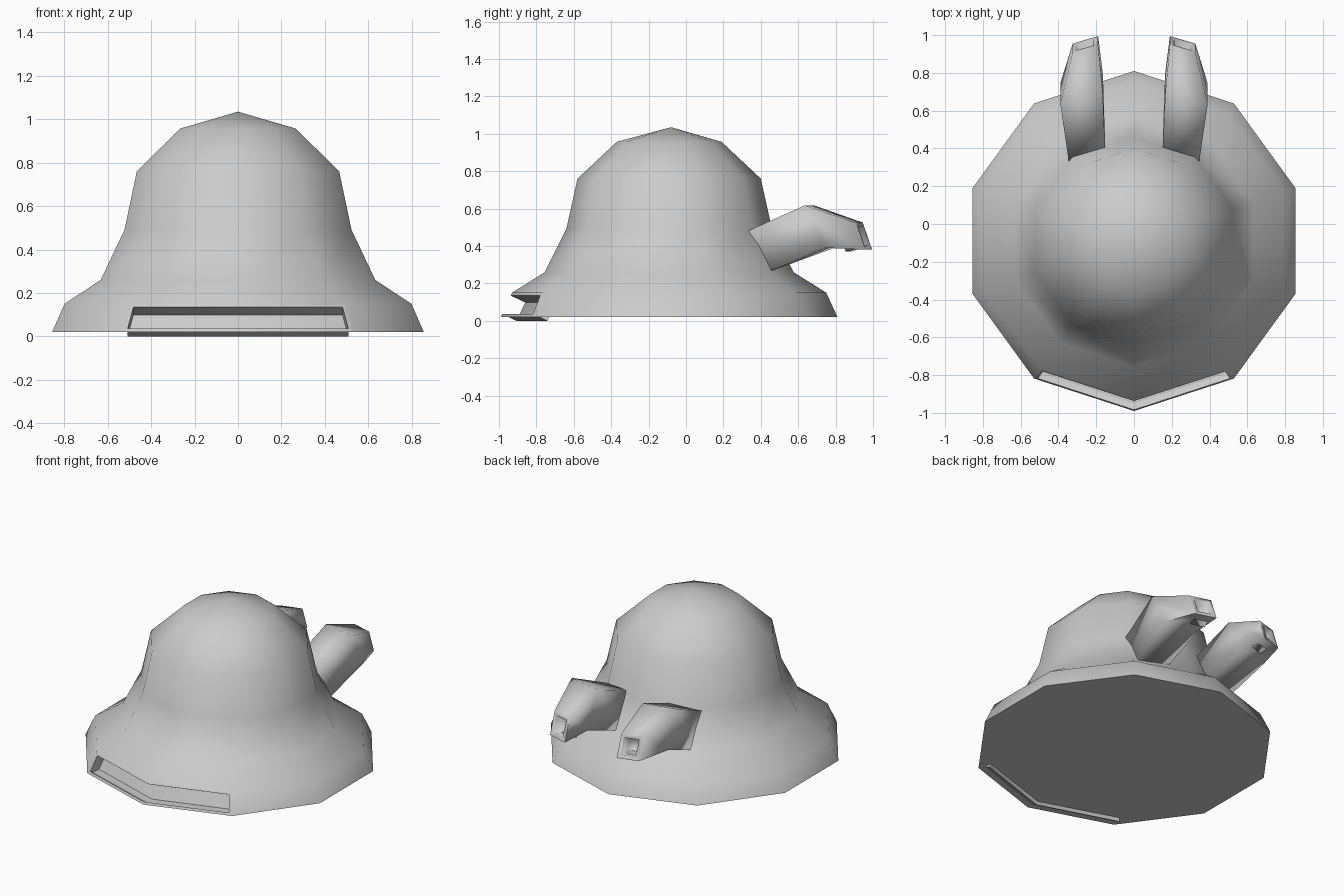
import bpy, bmesh, math
from mathutils import Vector

if "Cube" in bpy.data.objects:
    bpy.data.objects.remove(bpy.data.objects["Cube"])

SIDES = 10
CY = -0.09  # body axis in y


def finish(bm, name, angle):
    bmesh.ops.recalc_face_normals(bm, faces=bm.faces)
    me = bpy.data.meshes.new(name)
    bm.to_mesh(me)
    bm.free()
    ob = bpy.data.objects.new(name, me)
    bpy.context.collection.objects.link(ob)
    bpy.ops.object.select_all(action='DESELECT')
    ob.select_set(True)
    bpy.context.view_layer.objects.active = ob
    bpy.ops.object.shade_smooth_by_angle(angle=math.radians(angle))
    return ob


def bridge(bm, a, b):
    n = len(a)
    return [bm.faces.new((a[i], a[(i + 1) % n], b[(i + 1) % n], b[i])) for i in range(n)]


def recess(bm, faces, border, depth):
    """Inset a face region and sink it along its average normal."""
    for f in faces:
        f.normal_update()
    bmesh.ops.inset_region(bm, faces=faces, thickness=border, use_even_offset=True)
    n = sum((f.normal for f in faces), Vector()).normalized()
    ext = bmesh.ops.extrude_face_region(bm, geom=faces)
    verts = [v for v in ext['geom'] if isinstance(v, bmesh.types.BMVert)]
    bmesh.ops.translate(bm, verts=verts, vec=-n * depth)
    left = [f for f in faces if f.is_valid]
    if left:
        bmesh.ops.delete(bm, geom=left, context='FACES')


# Bell-shaped body with flared brim
bm = bmesh.new()
profile = [(0.90, 0.02), (0.84, 0.15), (0.665, 0.26), (0.55, 0.49), (0.49, 0.76), (0.28, 0.957)]
rings = []
for r, z in profile:
    angs = [math.pi / 2 + i * 2 * math.pi / SIDES for i in range(SIDES)]
    rings.append([bm.verts.new((r * math.cos(a), CY + r * math.sin(a), z)) for a in angs])
walls = [bridge(bm, a, b) for a, b in zip(rings, rings[1:])]
top = bm.verts.new((0, CY + 0.01, 1.035))
for i in range(SIDES):
    bm.faces.new((rings[-1][i], rings[-1][(i + 1) % SIDES], top))
bm.faces.new(rings[0][::-1])
bm.normal_update()

# Front slot sunk into the two front brim faces
recess(bm, [walls[0][4], walls[0][5]], 0.017, 0.085)
finish(bm, "bell_body", 60)


# Bent square spouts at the back: (outer x, inner x, top y/z, bottom y/z, skew)
def spout(side, name):
    bm = bmesh.new()
    sections = [(0.345, 0.15, (0.33, 0.48), (0.41, 0.25), 0.0),
                (0.39, 0.165, (0.66, 0.617), (0.77, 0.39), 0.025),
                (0.325, 0.19, (0.925, 0.525), (0.975, 0.38), 0.02)]
    loops = []
    for xo, xi, t, b, s in sections:
        pts = [(xi, t[0] + s, t[1]), (xo, t[0] - s, t[1]),
               (xo, b[0] - s, b[1]), (xi, b[0] + s, b[1])]
        loop = [bm.verts.new((side * x, y, z)) for x, y, z in pts]
        loops.append(loop if side > 0 else loop[::-1])
    for a, b in zip(loops, loops[1:]):
        bridge(bm, a, b)
    bm.faces.new(loops[0])
    end = bm.faces.new(loops[-1])
    bmesh.ops.recalc_face_normals(bm, faces=bm.faces)
    # Open end of the spout
    recess(bm, [end], 0.025, 0.11)
    finish(bm, name, 95)


spout(1, "right_spout")
spout(-1, "left_spout")
